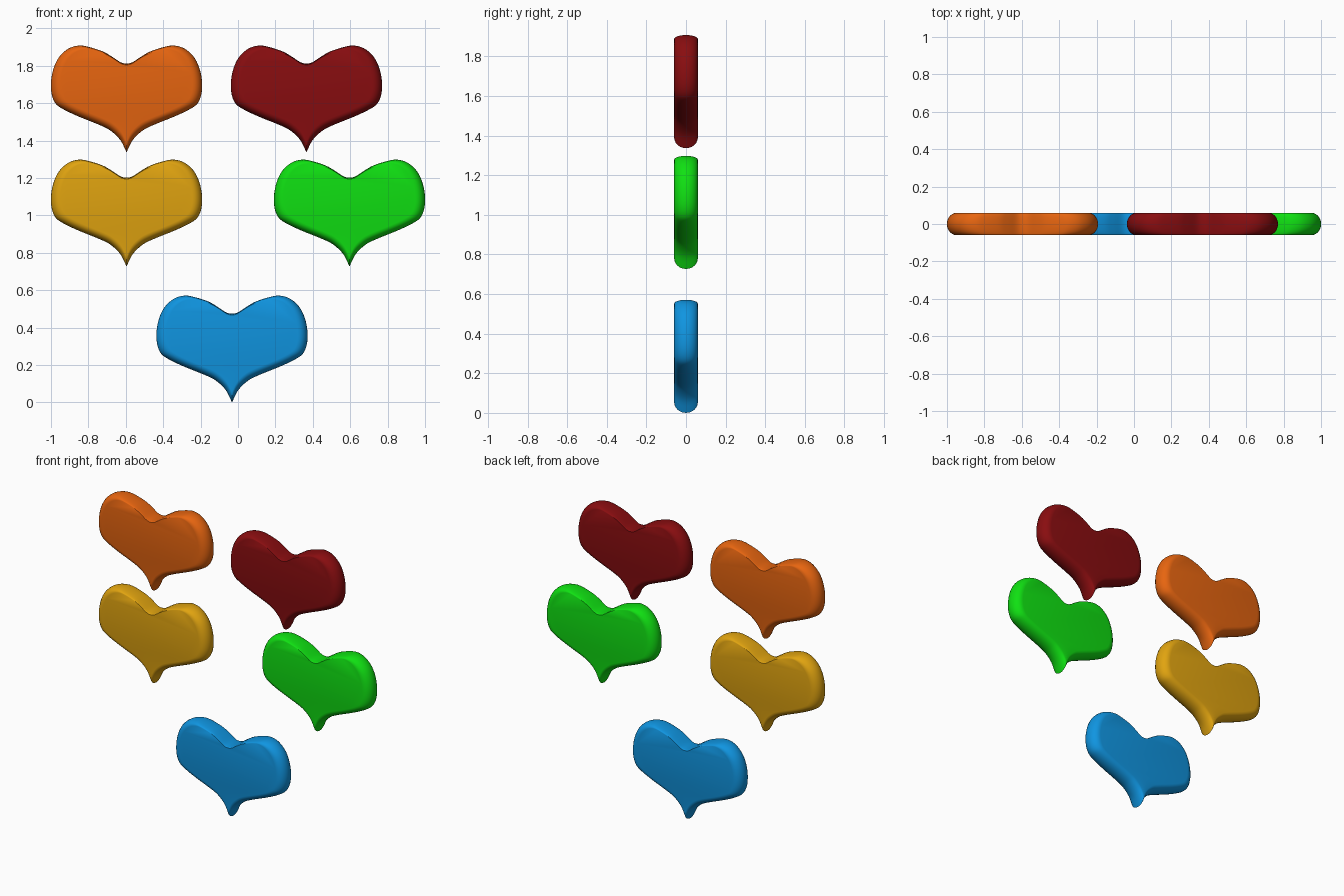
import bpy, bmesh, math
from mathutils import Vector

if "Cube" in bpy.data.objects:
    bpy.data.objects.remove(bpy.data.objects["Cube"])

# Right half of the heart outline (x, z), tip to notch
HALF = [(0, 0), (.032, .064), (.08, .112), (.134, .142), (.257, .192), (.337, .23),
        (.38, .262), (.401, .315), (.403, .385), (.388, .455), (.358, .513),
        (.31, .555), (.255, .571), (.203, .564), (.128, .54), (.08, .513),
        (.032, .482), (0, .475)]
HALF_Y, PIVOT, INSET = 0.06, 0.42, 0.13


def smooth_half(points, steps=4):
    """Catmull-Rom curve through the half outline."""
    p = [Vector(q) for q in points]
    first = p[0] * 2 - p[1]
    last = Vector((-p[-2].x, p[-2].y))
    p = [first] + p + [last]
    out = []
    for a, b, c, d in zip(p, p[1:], p[2:], p[3:]):
        for i in range(steps):
            t = i / steps
            out.append(0.5 * (2 * b + (c - a) * t + (2 * a - 5 * b + 4 * c - d) * t * t
                              + (3 * b - a - 3 * c + d) * t ** 3))
    return out + [Vector(points[-1])]


right = smooth_half(HALF)
outline = right + [Vector((-q.x, q.y)) for q in right[-2:0:-1]]


def heart(name, x, z, color):
    """Flat-faced heart with an elliptically rounded rim."""
    bm = bmesh.new()
    rings = []
    for k in range(13):
        a = math.pi * (k / 12 - 0.5)
        s = 1 - INSET * (1 - math.cos(a))
        rings.append([bm.verts.new((q.x * s, HALF_Y * math.sin(a), PIVOT + (q.y - PIVOT) * s))
                      for q in outline])
    n = len(outline)
    for r0, r1 in zip(rings, rings[1:]):
        for i in range(n):
            j = (i + 1) % n
            bm.faces.new((r0[i], r0[j], r1[j], r1[i]))
    bm.faces.new(rings[0][::-1])
    bm.faces.new(rings[-1])
    bmesh.ops.recalc_face_normals(bm, faces=bm.faces)
    mesh = bpy.data.meshes.new(name)
    bm.to_mesh(mesh)
    bm.free()
    ob = bpy.data.objects.new(name, mesh)
    ob.location = (x, 0, z)
    bpy.context.collection.objects.link(ob)
    mat = bpy.data.materials.new(name + "_color")
    mat.diffuse_color = (*color, 1)
    mat.use_nodes = True
    mat.node_tree.nodes["Principled BSDF"].inputs["Base Color"].default_value = mat.diffuse_color
    mesh.materials.append(mat)
    bpy.ops.object.select_all(action='DESELECT')
    ob.select_set(True)
    bpy.context.view_layer.objects.active = ob
    bpy.ops.object.shade_smooth_by_angle(angle=math.radians(40))


# The five hearts
heart("orange_heart", -0.596, 1.337, (0.80, 0.13, 0.005))
heart("red_heart", 0.366, 1.337, (0.25, 0.004, 0.005))
heart("yellow_heart", -0.596, 0.727, (0.75, 0.37, 0.005))
heart("green_heart", 0.596, 0.727, (0.005, 0.75, 0.006))
heart("blue_heart", -0.032, 0.0, (0.005, 0.30, 0.75))
